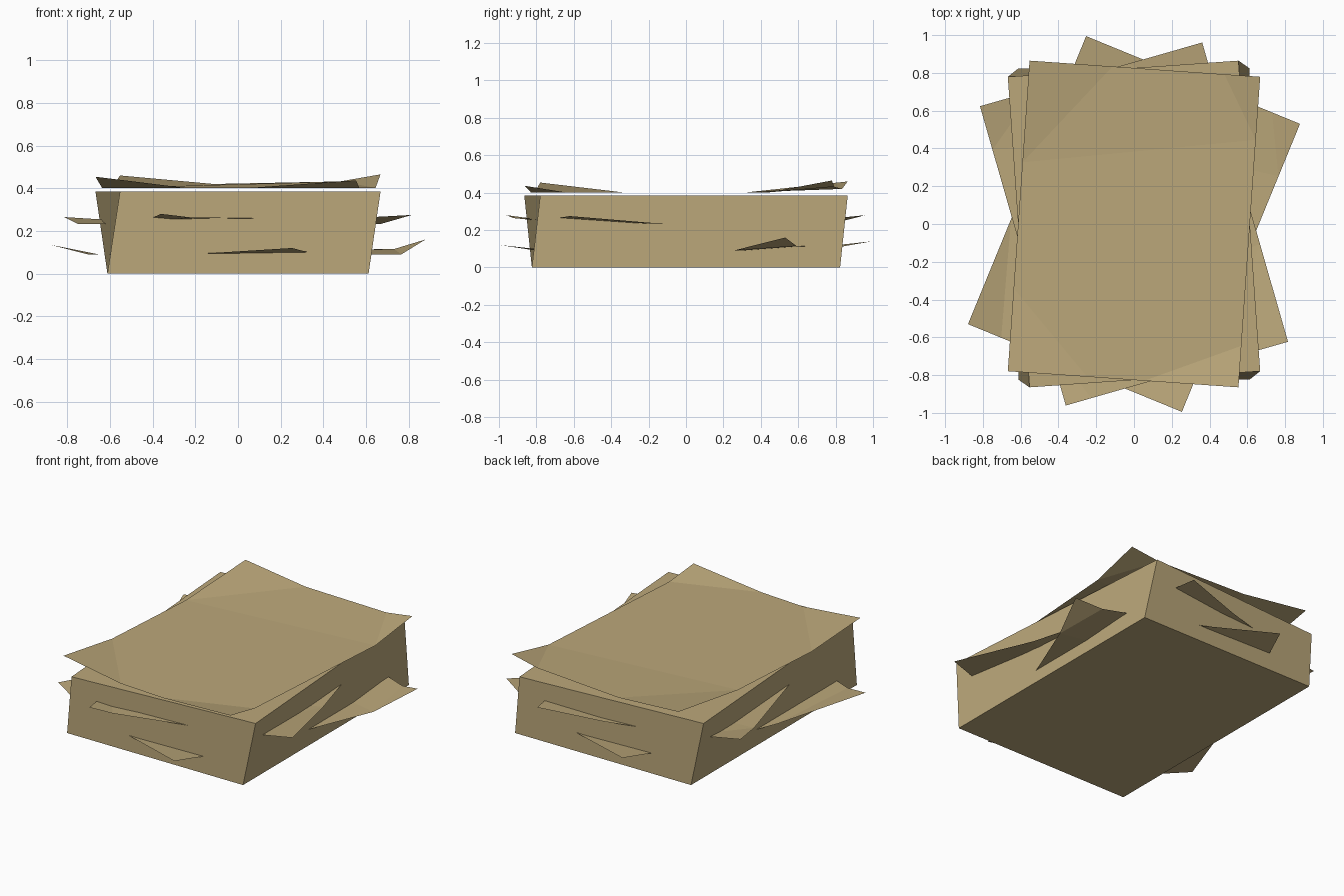
import bpy, math
from mathutils import Matrix, Vector

if "Cube" in bpy.data.objects:
    bpy.data.objects.remove(bpy.data.objects["Cube"])

HX, HY = 0.612, 0.824          # half width and half length of one sheet
TWIST = math.radians(4)

paper = bpy.data.materials.new("aged paper")
paper.diffuse_color = (0.50, 0.39, 0.195, 1)
paper.use_nodes = True
paper.node_tree.nodes["Principled BSDF"].inputs["Base Color"].default_value = paper.diffuse_color


def add_mesh(name, verts, faces):
    mesh = bpy.data.meshes.new(name)
    mesh.from_pydata(verts, [], faces)
    mesh.materials.append(paper)
    obj = bpy.data.objects.new(name, mesh)
    bpy.context.collection.objects.link(obj)
    return obj


def spin(p, angle):
    return Matrix.Rotation(angle, 3, 'Z') @ Vector(p)


# corner order: front left, front right, back right, back left
SIGNS = [(-1, -1), (1, -1), (1, 1), (-1, 1)]


# solid stack: a box with its top twisted
def stack():
    low = [Vector((sx * HX, sy * HY, 0)) for sx, sy in SIGNS]
    high = [spin((sx * HX, sy * HY, 0.385), TWIST) for sx, sy in SIGNS]
    sides = [(i, (i + 1) % 4, (i + 1) % 4 + 4, i + 4) for i in range(4)]
    add_mesh("paper_stack", low + high, [(3, 2, 1, 0), (4, 5, 6, 7)] + sides)


# loose sheet: each corner is folded up along a crease
# folds: (corner lift, crease on x edge, lift there, crease on y edge)
def sheet(name, z, degrees, folds):
    verts = []
    for (sx, sy), (lift, dx, hx, dy) in zip(SIGNS, folds):
        verts += [(sx * HX, sy * HY, z + lift),
                  (sx * (HX - dx), sy * HY, z + hx),
                  (sx * HX, sy * (HY - dy), z)]
    verts = [spin(v, math.radians(degrees)) for v in verts]
    faces = [(0, 1, 2), (3, 5, 4), (6, 7, 8), (9, 11, 10),   # corners
             (1, 4, 5, 2), (2, 5, 8, 11), (11, 8, 7, 10)]    # front, middle, back
    add_mesh(name, verts, faces)


stack()
sheet("lower_loose_sheet", 0.09, -22.3,
      [(.045, .19, 0, .60), (.03, .45, .004, .30), (.07, .16, .025, .30), (.05, .45, .02, .50)])
sheet("upper_loose_sheet", 0.232, 16,
      [(.048, .14, .032, .37), (.043, .40, .022, .54), (.048, .40, .02, .50), (.033, .30, .015, .24)])
sheet("top_sheet", 0.402, -4,
      [(.052, .42, 0, .44), (.035, .50, 0, .22), (.063, .19, .03, .335), (.058, .44, .018, .54)])
